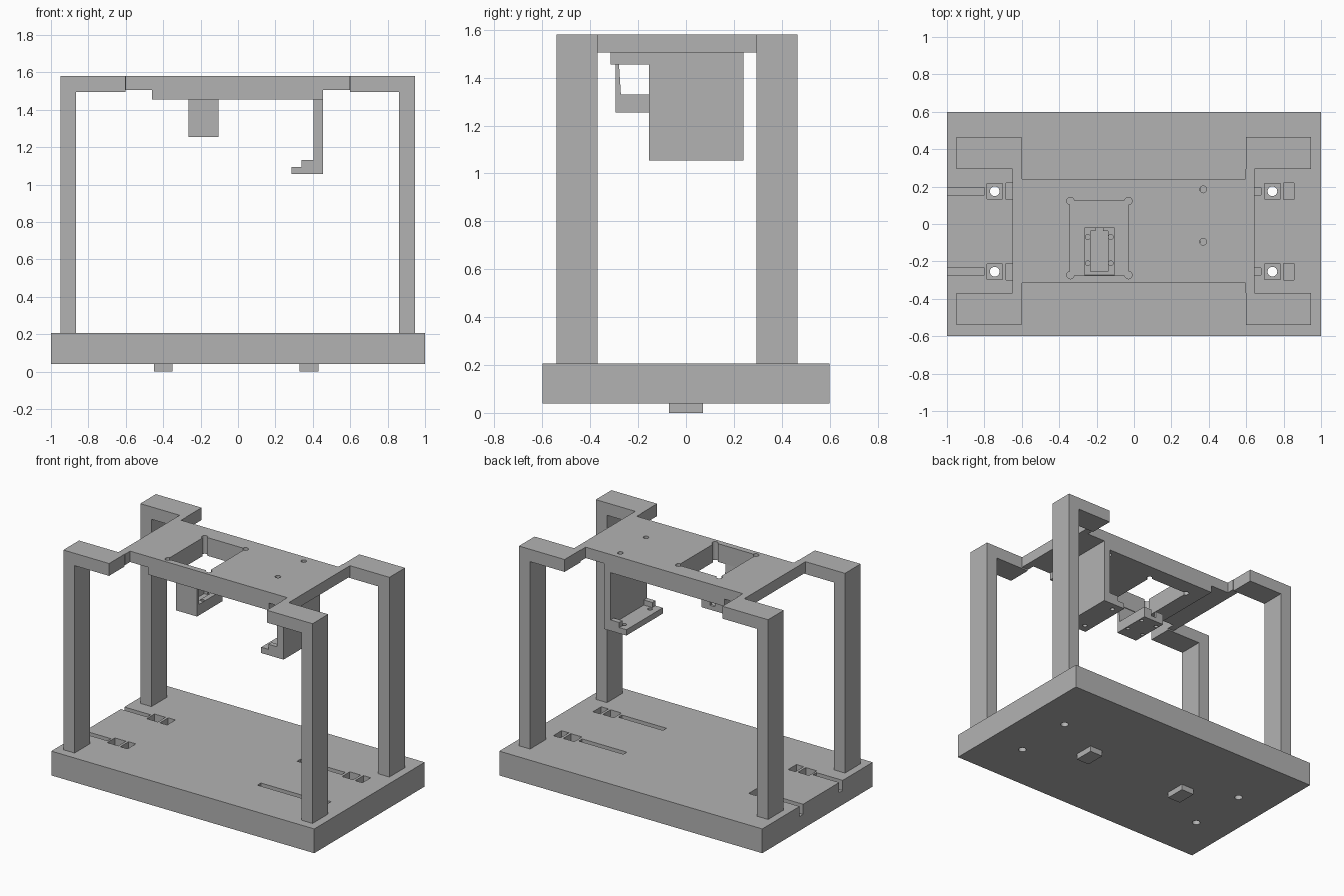
import bpy, bmesh
from mathutils import Vector

if "Cube" in bpy.data.objects:
    bpy.data.objects.remove(bpy.data.objects["Cube"], do_unlink=True)

grey = bpy.data.materials.new("plain_grey")
grey.use_nodes = True
grey.diffuse_color = (0.45, 0.45, 0.45, 1)
grey.node_tree.nodes["Principled BSDF"].inputs["Base Color"].default_value = grey.diffuse_color


def add_object(name, bm):
    bmesh.ops.recalc_face_normals(bm, faces=bm.faces)
    mesh = bpy.data.meshes.new(name)
    bm.to_mesh(mesh)
    bm.free()
    mesh.materials.append(grey)
    obj = bpy.data.objects.new(name, mesh)
    bpy.context.collection.objects.link(obj)
    return obj


def prism(name, outline, axis, lo, hi):
    """Extrude a 2D outline along an axis, from lo to hi."""
    place = {"x": lambda a, b: (lo, a, b),
             "y": lambda a, b: (a, lo, b),
             "z": lambda a, b: (a, b, lo)}[axis]
    bm = bmesh.new()
    face = bm.faces.new([bm.verts.new(place(a, b)) for a, b in outline])
    moved = bmesh.ops.extrude_face_region(bm, geom=[face])["geom"]
    step = Vector([hi - lo if axis == k else 0 for k in "xyz"])
    bmesh.ops.translate(bm, vec=step, verts=[v for v in moved if isinstance(v, bmesh.types.BMVert)])
    return add_object(name, bm)


def box(name, x, y, z):
    return prism(name, [(x[0], y[0]), (x[1], y[0]), (x[1], y[1]), (x[0], y[1])], "z", *z)


def rod(name, x, y, radius, z):
    bm = bmesh.new()
    bmesh.ops.create_cone(bm, cap_ends=True, segments=24, radius1=radius, radius2=radius, depth=z[1] - z[0])
    bmesh.ops.translate(bm, vec=(x, y, (z[0] + z[1]) / 2), verts=bm.verts)
    return add_object(name, bm)


def cut(target, cutters):
    """Subtract the cutters from the target, then discard them."""
    for c in cutters:
        mod = target.modifiers.new("cut", "BOOLEAN")
        mod.operation, mod.solver, mod.object = "DIFFERENCE", "EXACT", c
    graph = bpy.context.evaluated_depsgraph_get()
    result = bpy.data.meshes.new_from_object(target.evaluated_get(graph))
    target.modifiers.clear()
    target.data = result
    for c in cutters:
        bpy.data.objects.remove(c, do_unlink=True)


# Base slab with two feet
BASE_TOP = 0.207
base = box("base", (-1, 1), (-0.6, 0.6), (0.04, BASE_TOP))
box("right_foot", (-0.45, -0.35), (-0.07, 0.07), (0, 0.04))
box("left_foot", (0.33, 0.43), (-0.07, 0.07), (0, 0.04))

# Pockets, wire grooves and through holes in the base
above = BASE_TOP + 0.1
cutters = []
for y in (0.175, -0.255):
    for hole_x, pocket, groove in ((-0.745, (-0.685, -0.63), (-1.1, -0.8)),
                                   (0.74, (0.8, 0.855), (0.34, 0.68))):
        cutters += [
            box("socket", (hole_x - 0.042, hole_x + 0.042), (y - 0.042, y + 0.042), (0.12, above)),
            rod("bolt_hole", hole_x, y, 0.026, (-0.1, above)),
            box("pocket", pocket, (y - 0.045, y + 0.045), (0.12, above)),
            box("groove", groove, (y - 0.019, y + 0.019), (0.137, above)),
        ]
cut(base, cutters)

# Legs with their arms: an upside-down L extruded in depth
TOP = 1.58
for side, sign in (("left", 1), ("right", -1)):
    profile = [(0.9475, BASE_TOP), (0.9475, TOP), (0.6, TOP), (0.6, 1.495),
               (0.8625, 1.495), (0.8625, BASE_TOP)]
    profile = [(sign * x - 0.0025, z) for x, z in profile]
    prism("front_" + side + "_leg", profile, "y", -0.54, -0.37)
    prism("back_" + side + "_leg", profile, "y", 0.295, 0.465)

# Top plate with wider ends, and the thicker layer below it
plate = prism("top_plate", [
    (-0.65, -0.37), (-0.6, -0.37), (-0.6, -0.315), (0.595, -0.315), (0.595, -0.37), (0.645, -0.37),
    (0.645, 0.295), (0.595, 0.295), (0.595, 0.24), (-0.6, 0.24), (-0.6, 0.295), (-0.65, 0.295),
], "z", 1.505, TOP)
under = box("under_plate", (-0.46, 0.455), (-0.315, 0.24), (1.455, 1.505))

for part in (plate, under):
    z = (1.4, 1.7)
    cutters = [box("window", (-0.342, -0.03), (-0.275, 0.125), z)]
    cutters += [rod("corner", x, y, 0.02, z) for x in (-0.34, -0.03) for y in (-0.273, 0.123)]
    cutters += [rod("screw_hole", 0.37, y, 0.018, z) for y in (0.185, -0.095)]
    cut(part, cutters)

# Small hanging holder with a recess
holder = prism("small_holder", [
    (-0.295, 1.455), (-0.295, 1.255), (-0.02, 1.255),
    (-0.02, 1.33), (-0.272, 1.33), (-0.28, 1.455),
], "x", -0.265, -0.105)
cutters = [box("recess", (-0.232, -0.14), (-0.255, -0.037), (1.28, 1.4)),
           box("wire_notch", (-0.205, -0.167), (-0.05, 0.0), (1.285, 1.4))]
cutters += [rod("screw_hole", x, y, 0.013, (1.2, 1.4)) for x in (-0.247, -0.124) for y in (-0.07, -0.21)]
cut(holder, cutters)

# Large hanging bracket with a ledge and raised end stops
bracket = prism("large_bracket", [
    (0.455, 1.455), (0.405, 1.455), (0.405, 1.095), (0.285, 1.095), (0.285, 1.055), (0.455, 1.055),
], "y", -0.155, 0.24)
cut(bracket, [rod("screw_hole", 0.34, y, 0.015, (1.0, 1.2)) for y in (0.185, -0.095)])
for name, y in (("front_stop", (-0.155, -0.12)), ("back_stop", (0.205, 0.24))):
    box(name, (0.34, 0.405), y, (1.095, 1.13))
